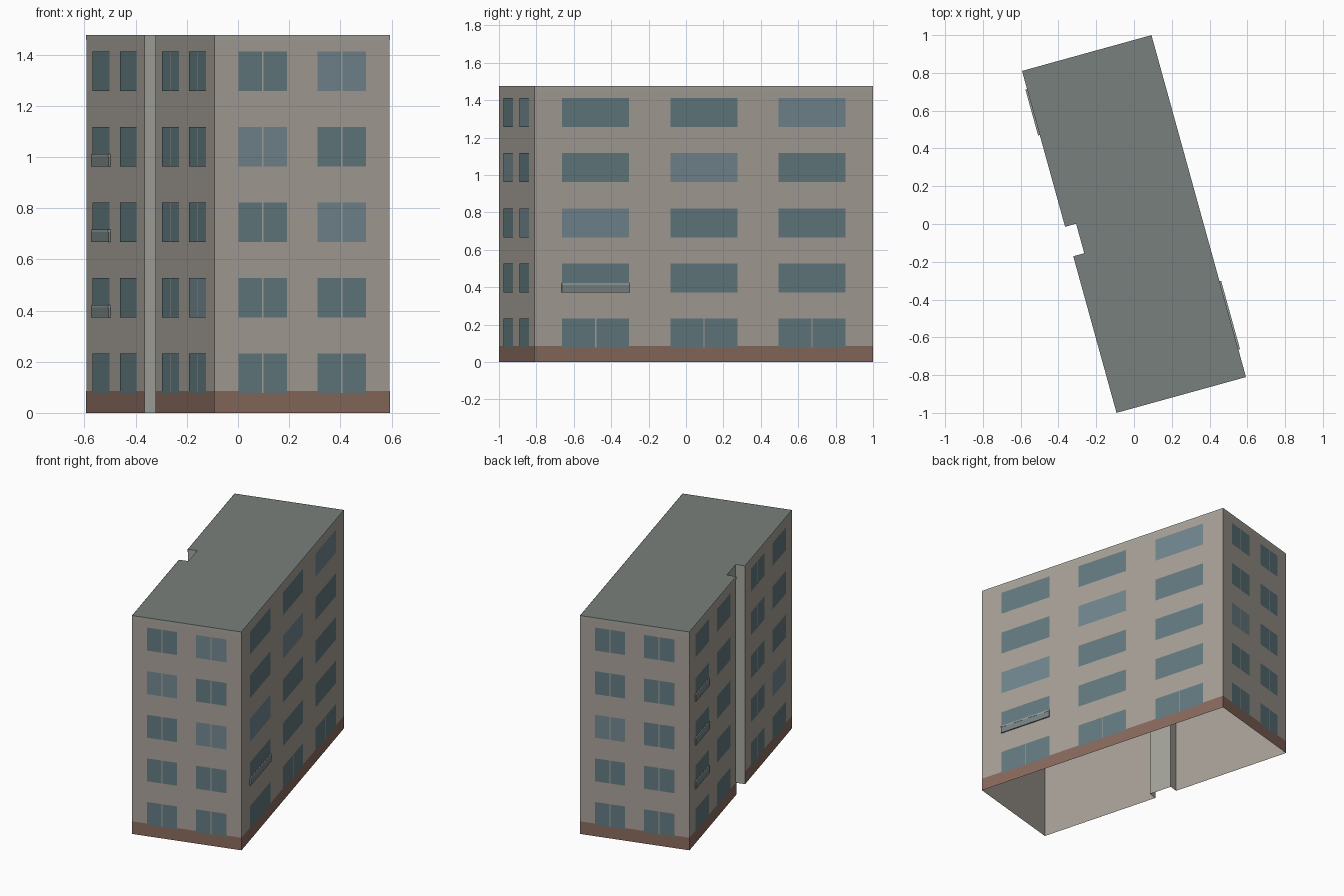
import bpy, bmesh, math
from mathutils import Vector, Matrix

if "Cube" in bpy.data.objects:
    bpy.data.objects.remove(bpy.data.objects["Cube"])

ROT = Matrix.Rotation(math.radians(15.45), 4, 'Z')
HU, HV, H = 0.3555, 0.939, 1.477        # half width, half length, height
N0, N1, NX = -0.079, 0.083, -0.295      # notch span and its inner face
EPS = 0.0012


def mat(name, r, g, b):
    m = bpy.data.materials.new(name)
    m.diffuse_color = (r, g, b, 1)
    m.use_nodes = True
    m.node_tree.nodes["Principled BSDF"].inputs["Base Color"].default_value = m.diffuse_color
    return m


WALL = mat("wall", 0.39, 0.355, 0.315)
GREY = mat("recess_grey", 0.38, 0.38, 0.34)
ROOF = mat("roof_grey", 0.19, 0.215, 0.20)
GLASS = mat("glass", 0.125, 0.195, 0.215)
GLASS2 = mat("glass_light", 0.17, 0.245, 0.275)
BRICK = mat("plinth_brown", 0.25, 0.145, 0.11)
RAIL = mat("rail", 0.30, 0.34, 0.34)
PANEL = mat("balcony_panel", 0.19, 0.23, 0.23)


def make(name, quads, mats):
    """quads: list of (corner points, material index)"""
    bm = bmesh.new()
    for pts, mi in quads:
        bm.faces.new([bm.verts.new(p) for p in pts]).material_index = mi
    bmesh.ops.remove_doubles(bm, verts=bm.verts, dist=1e-5)
    bm.transform(ROT)
    me = bpy.data.meshes.new(name)
    bm.to_mesh(me)
    bm.free()
    for m in mats:
        me.materials.append(m)
    ob = bpy.data.objects.new(name, me)
    bpy.context.collection.objects.link(ob)
    return ob


# Each wall: centre point, running direction (outward normal = direction x z)
Z = Vector((0, 0, 1))
WALLS = {
    "front": (Vector((0, -HV, 0)), Vector((1, 0, 0))),
    "right": (Vector((HU, 0, 0)), Vector((0, 1, 0))),
    "back": (Vector((0, HV, 0)), Vector((-1, 0, 0))),
    "left": (Vector((-HU, 0, 0)), Vector((0, -1, 0))),
}


def point(wall, s, z, off):
    o, t = WALLS[wall]
    return o + t * s + t.cross(Z) * off + Z * z


def quad(wall, s0, s1, z0, z1, off):
    return [point(wall, s, z, off) for s, z in ((s0, z0), (s1, z0), (s1, z1), (s0, z1))]


# Walls (open underneath) and roof, with the stair recess on the left side
outline = [(-HU, -HV), (HU, -HV), (HU, HV), (-HU, HV),
           (-HU, N1), (NX, N1), (NX, N0), (-HU, N0)]
shell = []
for i, (a, b) in enumerate(zip(outline, outline[1:] + outline[:1])):
    shell.append(([(*a, 0), (*b, 0), (*b, H), (*a, H)], 1 if i in (4, 5, 6) else 0))
make("outer_walls", shell, [WALL, GREY])
make("flat_roof", [([(*p, H) for p in outline], 0)], [ROOF])

# Brown plinth and pale cornice strips on the outer faces
spans = [("front", -HU, HU), ("right", -HV, HV), ("back", -HU, HU),
         ("left", -HV, -N1), ("left", -N0, HV)]
make("plinth", [(quad(w, a, b, 0, 0.085, EPS), 0) for w, a, b in spans], [BRICK])
make("cornice", [(quad(w, a, b, 1.457, H, EPS), 0) for w, a, b in spans], [GREY])

# Windows: wall -> (half width, [(centre, has mullion on every floor)])
LAYOUT = {
    "front": (0.098, [(-0.16, True), (0.16, True)]),
    "back": (0.098, [(-0.16, True), (0.16, True)]),
    "right": (0.186, [(-0.6, False), (0.0, False), (0.6, False)]),
    "left": (0.124, [(-0.713, False), (-0.315, False), (0.305, True), (0.702, True)]),
}
LIGHT = {("front", 2, 1), ("front", 3, 0), ("front", 4, 1), ("right", 2, 0),
         ("right", 3, 1), ("right", 4, 2), ("left", 1, 3), ("back", 2, 0)}
for wall, (hw, cols) in LAYOUT.items():
    panes, bars = [], []
    for floor in range(5):
        z0 = 0.077 + 0.295 * floor
        z1 = z0 + 0.155
        for c, (s, mullion) in enumerate(cols):
            panes.append((quad(wall, s - hw, s + hw, z0, z1, 2 * EPS),
                          int((wall, floor, c) in LIGHT)))
            if mullion or (wall == "right" and floor == 0):
                bars.append((quad(wall, s - 0.003, s + 0.003, z0, z1, 3 * EPS), 0))
    make(wall + "_windows", panes, [GLASS, GLASS2])
    make(wall + "_mullions", bars, [GREY])


# Shallow balcony fronts with a pale top rail
def box(wall, s0, s1, z0, z1, d, mi):
    c = [[point(wall, s, z, o) for s, z in ((s0, z0), (s1, z0), (s1, z1), (s0, z1))]
         for o in (0, d)]
    faces = [(c[1], mi), (c[0][::-1], mi)]
    for i in range(4):
        j = (i + 1) % 4
        faces.append(([c[0][i], c[0][j], c[1][j], c[1][i]], mi))
    return faces


def balcony(name, wall, s, hw, z):
    make(name + "_panel", box(wall, s - hw, s + hw, z, z + 0.04, 0.008, 0), [PANEL])
    make(name + "_rail", box(wall, s - hw, s + hw, z + 0.04, z + 0.05, 0.009, 0), [RAIL])


balcony("right_balcony", "right", -0.6, 0.188, 0.372)
for i in (1, 2, 3):
    balcony("left_balcony_%d" % i, "left", -0.713, 0.126, 0.077 + 0.295 * i)
